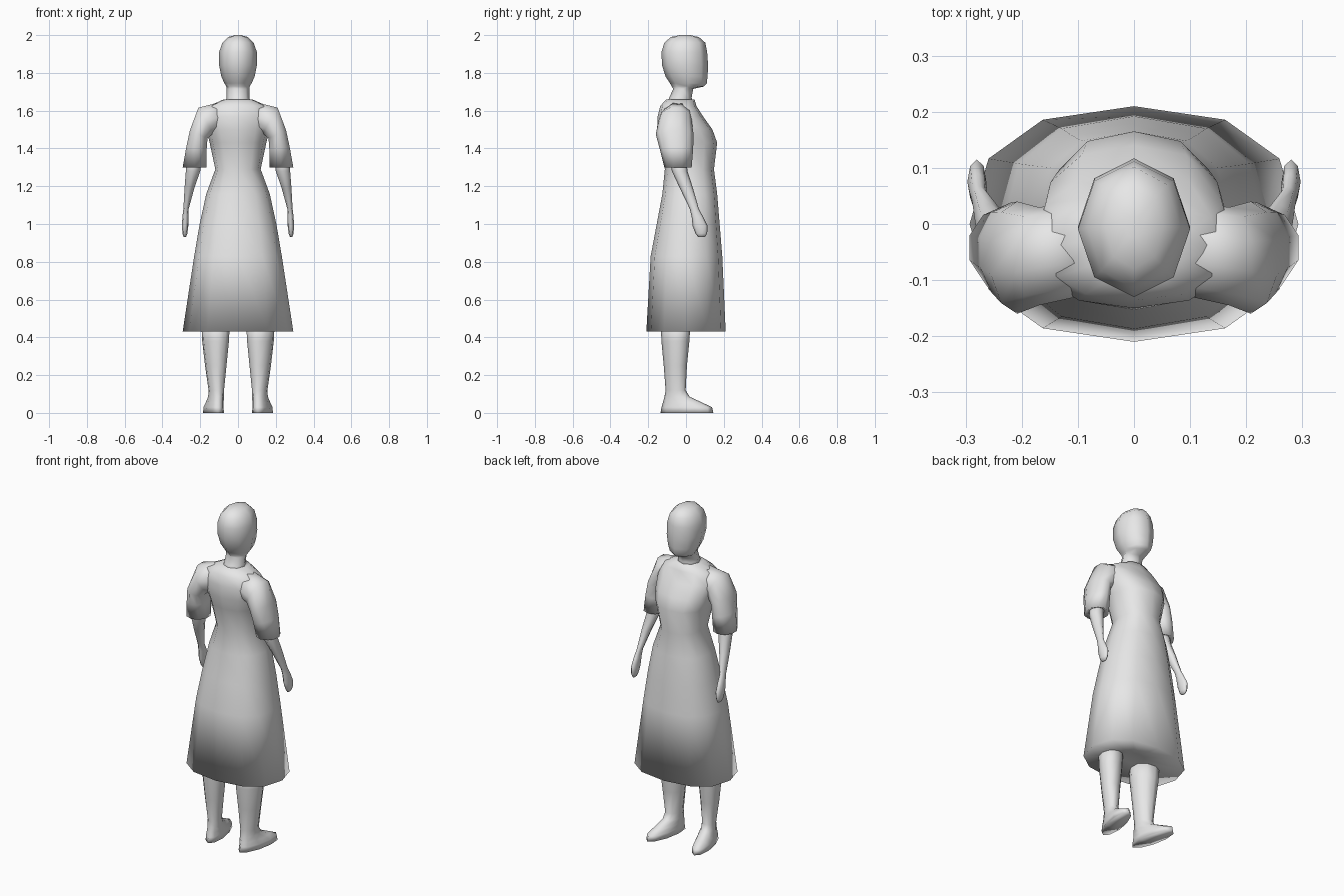
import bpy, bmesh, math

grey = bpy.data.materials.new("plain grey")
grey.diffuse_color = (0.8, 0.8, 0.8, 1)


def loft(name, rings, sides=8, power=1.0, side=1, splay=0.0):
    """Skin rings of (z, centre x, half width, y back, y front[, tilt degrees])."""
    bm = bmesh.new()
    loops = []
    for r in rings:
        z, cx, hw, y0, y1 = r[:5]
        t = math.radians(r[5]) if len(r) > 5 else 0
        cy, hy = (y0 + y1) / 2, (y1 - y0) / 2
        loop = []
        for i in range(sides):
            a = 2 * math.pi * i / sides
            sx, sy = math.sin(a), math.cos(a)
            dx = math.copysign(abs(sx) ** power, sx) * hw
            y = cy + math.copysign(abs(sy) ** power, sy) * hy
            x = cx + dx * math.cos(t) + splay * (y + 0.06)
            loop.append(bm.verts.new((x * side, y, z + dx * math.sin(t))))
        loops.append(loop)
    for a, b in zip(loops, loops[1:]):
        for i in range(sides):
            j = (i + 1) % sides
            bm.faces.new((a[i], a[j], b[j], b[i]))
    bm.faces.new(loops[0])
    bm.faces.new(loops[-1])
    bmesh.ops.recalc_face_normals(bm, faces=bm.faces)
    for f in bm.faces:
        f.smooth = True
    mesh = bpy.data.meshes.new(name)
    bm.to_mesh(mesh)
    bm.free()
    mesh.materials.append(grey)
    ob = bpy.data.objects.new(name, mesh)
    bpy.context.collection.objects.link(ob)
    return ob


# Dress: underside, flared skirt, waist, bust, shoulders and collar
loft("dress", [
    (0.46, 0, 0.06, -0.05, 0.05),
    (0.43, 0, 0.293, -0.21, 0.21),
    (0.83, 0, 0.232, -0.187, 0.192),
    (1.00, 0, 0.203, -0.155, 0.178),
    (1.16, 0, 0.168, -0.125, 0.165),
    (1.29, 0, 0.120, -0.112, 0.148),
    (1.43, 0, 0.150, -0.138, 0.165),
    (1.50, 0, 0.168, -0.153, 0.140),
    (1.57, 0, 0.178, -0.150, 0.090),
    (1.625, 0, 0.155, -0.136, 0.055),
    (1.66, 0, 0.075, -0.105, 0.045),
], sides=12, power=0.85)

# Head and neck
loft("head", [
    (1.62, 0, 0.075, -0.11, 0.04),
    (1.67, 0, 0.060, -0.088, 0.030),
    (1.715, 0, 0.060, -0.068, 0.038),
    (1.728, 0, 0.062, -0.075, 0.095),
    (1.745, 0, 0.072, -0.085, 0.110),
    (1.78, 0, 0.088, -0.108, 0.114),
    (1.84, 0, 0.100, -0.127, 0.117),
    (1.91, 0, 0.100, -0.130, 0.112),
    (1.96, 0, 0.083, -0.115, 0.102),
    (1.99, 0, 0.052, -0.080, 0.068),
    (2.00, 0, 0.015, -0.030, 0.020),
])

for side, label in ((1, "right"), (-1, "left")):
    # Short sleeve, turning down from the shoulder
    loft(label + "_sleeve", [
        (1.570, 0.080, 0.080, -0.125, 0.040, 80),
        (1.548, 0.170, 0.083, -0.145, 0.030, 60),
        (1.475, 0.208, 0.054, -0.160, 0.040, 25),
        (1.400, 0.220, 0.057, -0.140, 0.038, 8),
        (1.300, 0.230, 0.066, -0.115, 0.030),
        (1.315, 0.230, 0.030, -0.070, 0.000),
    ], sides=10, side=side)

    # Forearm and hand
    loft(label + "_arm", [
        (1.36, 0.230, 0.040, -0.085, 0.000),
        (1.28, 0.238, 0.038, -0.075, 0.008),
        (1.19, 0.257, 0.026, -0.033, 0.037),
        (1.08, 0.275, 0.014, 0.020, 0.068),
        (1.04, 0.278, 0.016, 0.030, 0.090),
        (0.99, 0.280, 0.017, 0.035, 0.115),
        (0.95, 0.281, 0.013, 0.050, 0.112),
        (0.93, 0.281, 0.006, 0.065, 0.100),
    ], side=side)

    # Leg running into a splayed foot
    loft(label + "_leg", [
        (0.50, 0.118, 0.076, -0.135, 0.025),
        (0.38, 0.118, 0.070, -0.130, 0.018),
        (0.25, 0.117, 0.056, -0.118, 0.005),
        (0.12, 0.114, 0.040, -0.108, -0.002),
        (0.085, 0.114, 0.040, -0.114, 0.020),
        (0.055, 0.116, 0.044, -0.122, 0.085),
        (0.030, 0.118, 0.048, -0.130, 0.138),
        (0.00, 0.118, 0.050, -0.135, 0.145),
    ], sides=10, side=side, splay=0.18)
